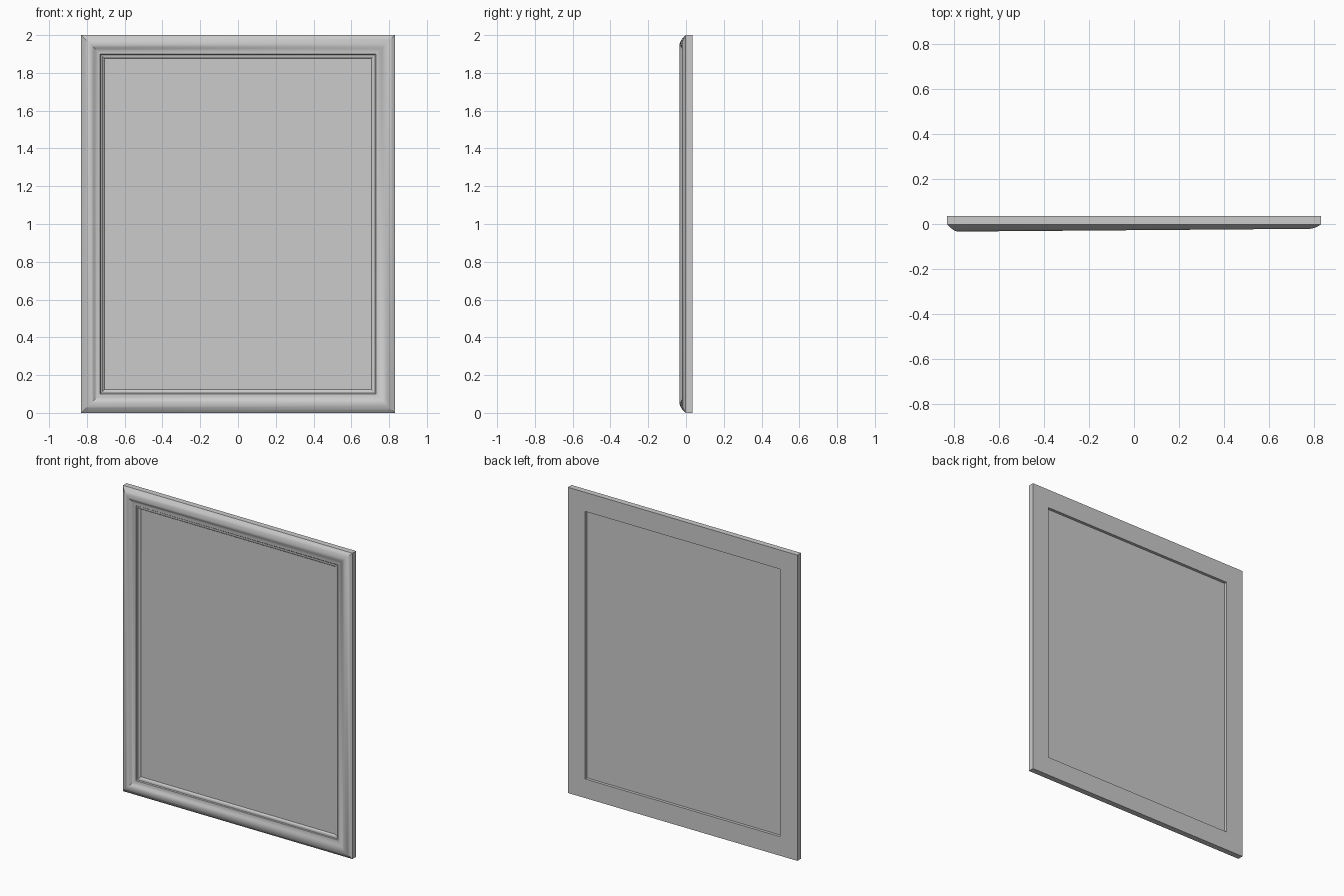
import bpy, bmesh, math

if "Cube" in bpy.data.objects:
    bpy.data.objects.remove(bpy.data.objects["Cube"])

HALF_W, HEIGHT = 0.83, 2.0
BACK, EDGE = 0.035, -0.003


def finish(name, bm, smooth=False):
    bmesh.ops.recalc_face_normals(bm, faces=bm.faces)
    mesh = bpy.data.meshes.new(name)
    bm.to_mesh(mesh)
    bm.free()
    obj = bpy.data.objects.new(name, mesh)
    bpy.context.collection.objects.link(obj)
    if smooth:
        bpy.ops.object.select_all(action='DESELECT')
        obj.select_set(True)
        bpy.context.view_layer.objects.active = obj
        bpy.ops.object.shade_smooth_by_angle(angle=math.radians(35))
    return obj


# Moulding section: (inset from outer edge, y)
profile = [
    (0.125, BACK), (0.0, BACK), (0.0, EDGE),
    (0.012, -0.014), (0.024, -0.024), (0.036, -0.031), (0.046, -0.034),
    (0.055, -0.033), (0.064, -0.028), (0.073, -0.021), (0.082, -0.016),
    (0.092, -0.014), (0.100, -0.014), (0.104, -0.008), (0.112, -0.008),
    (0.120, -0.002), (0.125, 0.005),
]


def front_y(x, y):
    # The moulding is slightly shallower towards the right side
    if y >= EDGE:
        return y
    t = (x + HALF_W) / (2 * HALF_W)
    return EDGE + (y - EDGE) * (1 - 0.42 * t)


# Mitred frame swept around the four corners
bm = bmesh.new()
rings = []
for sx, top in ((-1, 0), (1, 0), (1, 1), (-1, 1)):
    ring = []
    for d, y in profile:
        x = sx * (HALF_W - d)
        z = HEIGHT - d if top else d
        ring.append(bm.verts.new((x, front_y(x, y), z)))
    rings.append(ring)
n = len(profile)
for i in range(4):
    a, b = rings[i], rings[(i + 1) % 4]
    for j in range(n):
        k = (j + 1) % n
        bm.faces.new((a[j], b[j], b[k], a[k]))
finish("frame", bm, smooth=True)

# Flat panel recessed at front and back
bm = bmesh.new()
bmesh.ops.create_cube(bm, size=1)
for v in bm.verts:
    v.co = (v.co.x * 2 * (HALF_W - 0.124),
            0.010 + v.co.y * 0.012,
            1.0 + v.co.z * (HEIGHT - 0.248))
finish("panel", bm)
